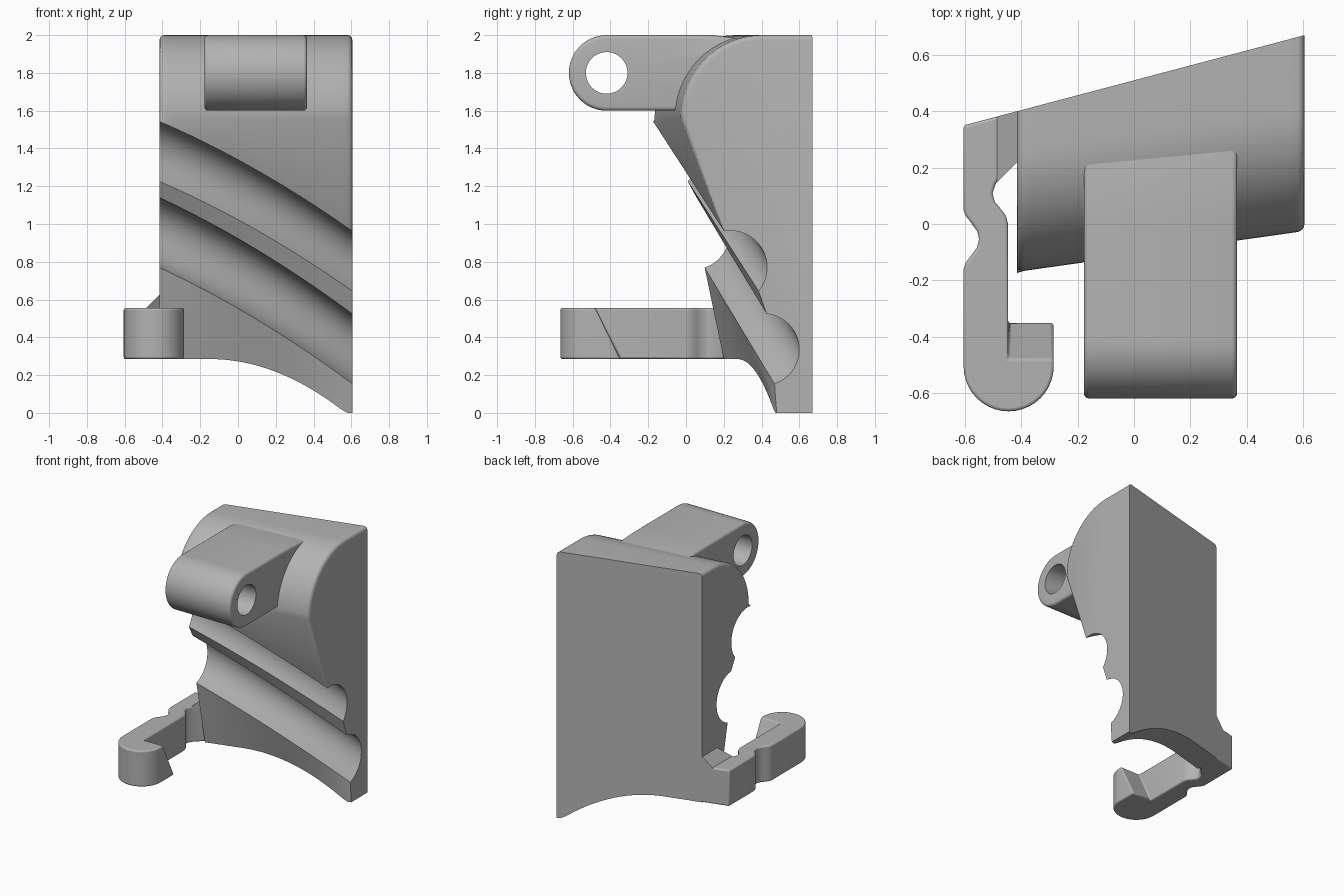
import bpy, math
from math import sin, cos, tan, pi, radians, sqrt

if "Cube" in bpy.data.objects:
    bpy.data.objects.remove(bpy.data.objects["Cube"])

grey = bpy.data.materials.new("plain grey")
grey.diffuse_color = (0.45, 0.45, 0.45, 1)
grey.use_nodes = True
grey.node_tree.nodes["Principled BSDF"].inputs["Base Color"].default_value = grey.diffuse_color


def make(name, verts, faces, angle=30):
    mesh = bpy.data.meshes.new(name)
    mesh.from_pydata(verts, [], faces)
    mesh.materials.append(grey)
    ob = bpy.data.objects.new(name, mesh)
    bpy.context.collection.objects.link(ob)
    bpy.ops.object.select_all(action='DESELECT')
    ob.select_set(True)
    bpy.context.view_layer.objects.active = ob
    bpy.ops.object.mode_set(mode='EDIT')
    bpy.ops.mesh.select_all(action='SELECT')
    bpy.ops.mesh.normals_make_consistent(inside=False)
    bpy.ops.object.mode_set(mode='OBJECT')
    bpy.ops.object.shade_smooth_by_angle(angle=radians(angle))
    return ob


def loft(name, rings, ring_loop=False):
    """Skin closed rings; cap the ends, or join last ring to first."""
    n, m = len(rings[0]), len(rings)
    verts = [p for r in rings for p in r]
    faces = []
    for i in range(m if ring_loop else m - 1):
        a, b = i * n, (i + 1) % m * n
        faces += [(a + j, a + (j + 1) % n, b + (j + 1) % n, b + j) for j in range(n)]
    if not ring_loop:
        faces += [tuple(range(n)), tuple(range((m - 1) * n, m * n))]
    return make(name, verts, faces)


def fillet_steps(x0, x1, r, mid):
    """Stations along x with the inset of a rounded edge at both ends."""
    ends = [(r * (1 - cos(a)), r * (1 - sin(a))) for a in (k * pi / 8 for k in range(5))]
    out = [(x0 + d, f) for d, f in ends]
    out += [(x0 + r + (x1 - x0 - 2 * r) * k / mid, 0) for k in range(1, mid)]
    return out + [(x1 - d, f) for d, f in reversed(ends)]


def back_y(x):
    return 0.51 + 0.2645 * x


# Body: cross-sections lofted along x, slanted back, rounded top, two spiral grooves
X0, X1 = -0.415, 0.605
GROOVES = [((-0.14, 1.35), (0.235, 0.77), 0.195, 100, -40),
           ((0.04, 0.95), (0.41, 0.335), 0.19, 85, -72)]
rings = []
for x, f in fillet_steps(X0, X1, 0.025, 28):
    t = (x - X0) / (X1 - X0)
    bow = 4 * t * (1 - t)
    low = max(0, 0.285 - 0.55 * max(0, x + 0.15) ** 2)
    prof = [(back_y(x), low), (back_y(x), 2 - f)]
    lip = -0.17 + 0.145 * t
    for k in range(17):                      # rounded top front
        a = pi / 2 + k * pi / 32
        prof.append((lip + 0.43 + (0.43 - f) * cos(a), 1.56 + (0.44 - f) * sin(a)))
    for c0, c1, r, a0, a1 in GROOVES:        # grooves
        cy = c0[0] + (c1[0] - c0[0]) * t - 0.022 * bow
        cz = c0[1] + (c1[1] - c0[1]) * t + 0.035 * bow
        for k in range(17):
            a = radians(a0 + (a1 - a0) * k / 16)
            prof.append((cy + r * cos(a), cz + r * sin(a)))
    prof.append((0.2 + 0.28 * t, low))
    rings.append([(x, y, z) for y, z in prof])
loft("grooved_body", rings)

# Hinge arm: round-ended bar with a through hole
N = 64


def arm_ring(x, f):
    ring = []
    h = 0.2 - f
    for k in range(N):
        a = 2 * pi * (k + 0.5) / N
        if cos(a) < 0:
            y, z = h * cos(a), h * sin(a)
        else:
            y = min(0.72, h / abs(tan(a)))
            z = max(-h, min(h, 0.72 * tan(a)))
        ring.append((x, y - 0.42, z + 1.8))
    return ring


def hole_ring(x):
    return [(x, -0.42 + 0.11 * cos(2 * pi * (k + 0.5) / N),
             1.8 + 0.11 * sin(2 * pi * (k + 0.5) / N)) for k in range(N)]


A0, A1 = -0.178, 0.366
loft("hinge_arm", [hole_ring(A0)] + [arm_ring(x, f) for x, f in fillet_steps(A0, A1, 0.02, 1)]
     + [hole_ring(A1)], ring_loop=True)

# Side clip: plan outline with two flexing bends and a rounded hook, slanted tooth face
outline = [(-0.605, 0.35), (-0.605, 0.05), (-0.598, 0.03), (-0.575, 0.0), (-0.556, -0.027),
           (-0.55, -0.055), (-0.557, -0.083), (-0.577, -0.11), (-0.598, -0.138), (-0.605, -0.16)]
outline += [(-0.445 + 0.16 * cos(a), -0.505 + 0.16 * sin(a))
            for a in (pi + k * pi / 20 for k in range(21))]
tooth = len(outline)
outline += [(-0.285, -0.348), (-0.447, -0.348)]
outline += [(-0.447, 0.0), (-0.455, 0.03), (-0.475, 0.056), (-0.495, 0.08), (-0.502, 0.11),
            (-0.49, 0.145), (-0.415, 0.22), (-0.4, 0.22), (-0.4, back_y(-0.4))]
bottom = [(x, y, 0.285) for x, y in outline]
top = [(x, -0.48 if i in (tooth, tooth + 1) else y, 0.555) for i, (x, y) in enumerate(outline)]
clip = loft("side_clip", [bottom, top])
bev = clip.modifiers.new("soft_edges", 'BEVEL')
bev.width, bev.segments, bev.limit_method, bev.angle_limit = 0.012, 3, 'ANGLE', radians(50)

# Sloped web joining clip to body
plan = [(-0.487, 0.148), (-0.4, 0.235), (-0.4, back_y(-0.4)), (-0.487, back_y(-0.487))]
loft("clip_web", [[(x, y, 0.5) for x, y in plan],
                  [(x, y, 0.555 + (x + 0.487)) for x, y in plan]])
